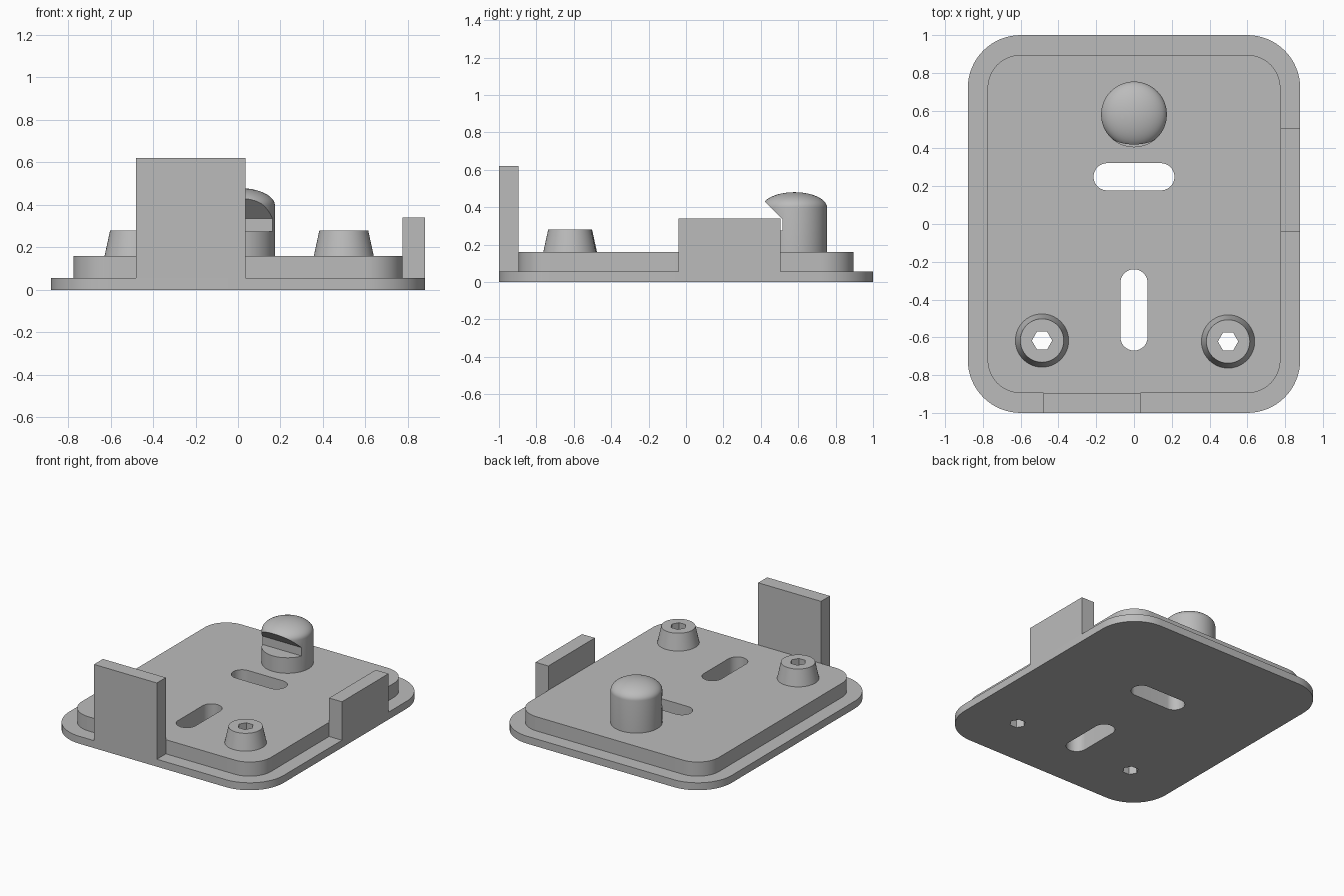
import bpy, bmesh
from math import sin, cos, pi, radians
from mathutils import Matrix

if "Cube" in bpy.data.objects:
    bpy.data.objects.remove(bpy.data.objects["Cube"], do_unlink=True)

GREY = (0.5, 0.5, 0.5, 1)
mat = bpy.data.materials.new("light_grey")
mat.use_nodes = True
mat.diffuse_color = GREY
mat.node_tree.nodes["Principled BSDF"].inputs["Base Color"].default_value = GREY


def add(name, bm):
    bmesh.ops.recalc_face_normals(bm, faces=bm.faces)
    mesh = bpy.data.meshes.new(name)
    bm.to_mesh(mesh)
    bm.free()
    mesh.materials.append(mat)
    obj = bpy.data.objects.new(name, mesh)
    bpy.context.collection.objects.link(obj)
    return obj


def prism(name, points, direction):
    """Closed 3D outline extruded along a direction."""
    bm = bmesh.new()
    face = bm.faces.new([bm.verts.new(p) for p in points])
    new = bmesh.ops.extrude_face_region(bm, geom=[face], use_keep_orig=True)
    verts = [g for g in new["geom"] if isinstance(g, bmesh.types.BMVert)]
    bmesh.ops.translate(bm, verts=verts, vec=direction)
    return add(name, bm)


def rounded(name, cx, cy, hx, hy, r, z0, z1, steps=16):
    """Rounded rectangle plate; a slot when r equals a half width."""
    pts = []
    for q, (sx, sy) in enumerate([(1, 1), (-1, 1), (-1, -1), (1, -1)]):
        for i in range(steps + 1):
            a = (q + i / steps) * pi / 2
            p = (cx + sx * (hx - r) + r * cos(a), cy + sy * (hy - r) + r * sin(a), z0)
            if not pts or max(abs(p[0] - pts[-1][0]), abs(p[1] - pts[-1][1])) > 1e-5:
                pts.append(p)
    if max(abs(pts[0][0] - pts[-1][0]), abs(pts[0][1] - pts[-1][1])) < 1e-5:
        pts.pop()
    return prism(name, pts, (0, 0, z1 - z0))


def box(name, x0, x1, y0, y1, z0, z1):
    return prism(name, [(x0, y0, z0), (x1, y0, z0), (x1, y1, z0), (x0, y1, z0)], (0, 0, z1 - z0))


def cone(name, x, y, z0, z1, r0, r1, sides):
    bm = bmesh.new()
    bmesh.ops.create_cone(bm, cap_ends=True, segments=sides, radius1=r0, radius2=r1,
                          depth=z1 - z0, matrix=Matrix.Translation((x, y, (z0 + z1) / 2)))
    return add(name, bm)


def lathe(name, x, y, profile, sides):
    """Profile of (radius, z) from axis to axis, spun around a vertical axis."""
    bm = bmesh.new()
    verts = [bm.verts.new((r, 0, z)) for r, z in profile]
    edges = [bm.edges.new(pair) for pair in zip(verts, verts[1:])]
    bmesh.ops.spin(bm, geom=verts + edges, cent=(0, 0, 0), axis=(0, 0, 1),
                   angle=2 * pi, steps=sides, use_merge=True)
    bmesh.ops.remove_doubles(bm, verts=bm.verts, dist=1e-5)
    bmesh.ops.translate(bm, verts=bm.verts, vec=(x, y, 0))
    return add(name, bm)


def cut(obj, cutters):
    for c in cutters:
        mod = obj.modifiers.new("cut", 'BOOLEAN')
        mod.operation, mod.solver, mod.object = 'DIFFERENCE', 'EXACT', c
    bpy.context.view_layer.update()
    graph = bpy.context.evaluated_depsgraph_get()
    mesh = bpy.data.meshes.new_from_object(obj.evaluated_get(graph))
    obj.modifiers.clear()
    obj.data = mesh


# Plates
base = rounded("base_plate", 0, 0, 0.88, 1.0, 0.28, 0, 0.055)
upper = rounded("raised_plate", 0, 0, 0.775, 0.895, 0.175, 0.055, 0.16)

# Upright tabs on the front and left edges
front_tab = box("front_tab", -0.48, 0.035, -1.0, -0.895, 0.055, 0.62)
side_tab = box("side_tab", 0.775, 0.88, -0.04, 0.505, 0.055, 0.34)

# Tapered bosses
boss_at = {"right_boss": (-0.487, -0.617), "left_boss": (0.498, -0.622)}
bosses = [cone(n, x, y, 0.16, 0.28, 0.141, 0.115, 64) for n, (x, y) in boss_at.items()]

# Domed hook post
R, TOP, DOME = 0.174, 0.48, 0.082
arc = [(R * cos(a), TOP - DOME + DOME * sin(a)) for a in [i * pi / 24 for i in range(12)]]
post = lathe("hook_post", 0, 0.58, [(0, 0.16), (R, 0.16)] + arc + [(0, TOP)], 64)

# Cutters: slots, hexagonal holes and hook notch
slots = [rounded("cross_slot_cutter", 0, 0.25, 0.214, 0.072, 0.072, -0.2, 0.5),
         rounded("long_slot_cutter", 0, -0.455, 0.072, 0.215, 0.072, -0.2, 0.5)]
hexes = [prism("hex_cutter", [(x + 0.054 * cos(k * pi / 3), y + 0.054 * sin(k * pi / 3), -0.2)
                              for k in range(6)], (0, 0, 0.7)) for x, y in boss_at.values()]
notch = prism("notch_cutter", [(-0.4, y, z) for y, z in
                               [(0.515, 0.275), (0.515, 0.337), (0.3, 0.552), (0.3, 0.275)]],
              (0.8, 0, 0))

for plate in (base, upper):
    cut(plate, slots + hexes)
for boss, hole in zip(bosses, hexes):
    cut(boss, [hole])
cut(post, [notch])
for c in slots + hexes + [notch]:
    bpy.data.objects.remove(c, do_unlink=True)

# Smooth round surfaces, keep edges sharp
bpy.ops.object.select_all(action='DESELECT')
for obj in [base, upper, post] + bosses:
    obj.select_set(True)
    bpy.context.view_layer.objects.active = obj
bpy.ops.object.shade_smooth_by_angle(angle=radians(30))
bpy.ops.object.select_all(action='DESELECT')
